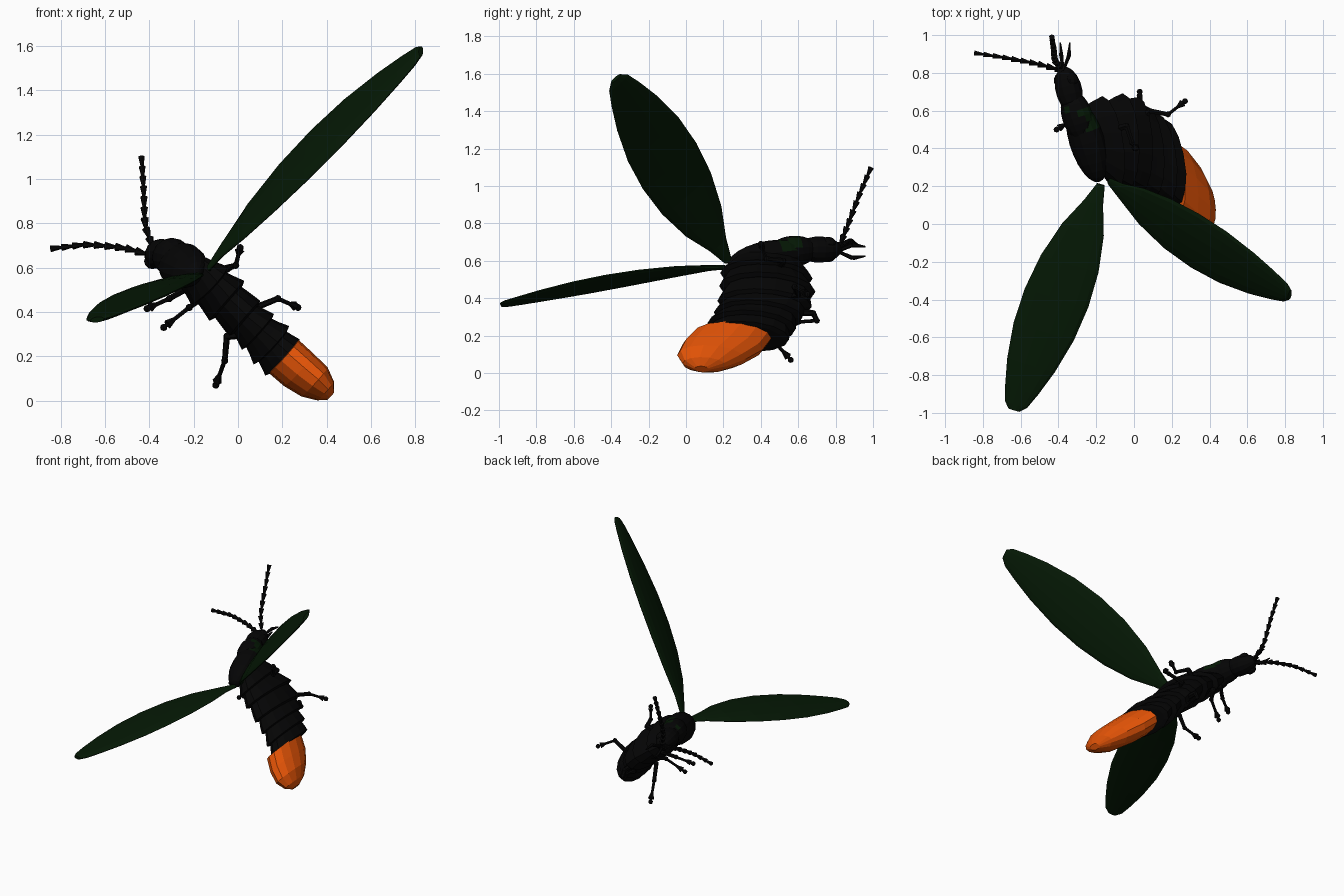
import bpy, bmesh, math
from mathutils import Vector, Matrix

if "Cube" in bpy.data.objects:
    bpy.data.objects.remove(bpy.data.objects["Cube"])


def material(name, rgb):
    m = bpy.data.materials.new(name)
    m.use_nodes = True
    col = (*rgb, 1)
    m.diffuse_color = col
    bsdf = next(n for n in m.node_tree.nodes if n.type == 'BSDF_PRINCIPLED')
    bsdf.inputs["Base Color"].default_value = col
    return m


BLACK = material("shell black", (.0015, .0015, .0016))
GREEN = material("wing green", (.0015, .0095, .0015))
ORANGE = material("lantern orange", (.75, .085, .002))

SIDE = Vector((.66, 0, .75))     # sideways direction of a body ring


def deep(slant):
    """Back-to-belly direction of a body ring."""
    return Vector((slant, 1, -.06))


def finish(name, bm, mats):
    bmesh.ops.recalc_face_normals(bm, faces=bm.faces)
    me = bpy.data.meshes.new(name)
    bm.to_mesh(me)
    bm.free()
    ob = bpy.data.objects.new(name, me)
    for m in mats:
        me.materials.append(m)
    bpy.context.collection.objects.link(ob)
    return ob


def loft(bm, rings):
    """Skin rings given as (centre, axis u, axis v), with closed ends."""
    n = 14
    loops = []
    for c, u, v in rings:
        angles = [math.tau * i / n for i in range(n)]
        loops.append([bm.verts.new(Vector(c) + u * math.cos(a) + v * math.sin(a)) for a in angles])
    for a, b in zip(loops, loops[1:]):
        for i in range(n):
            j = (i + 1) % n
            bm.faces.new((a[i], a[j], b[j], b[i]))
    bm.faces.new(loops[0])
    bm.faces.new(loops[-1])


def rod(bm, a, b, r1, r2, sides=6):
    a, b = Vector(a), Vector(b)
    d = b - a
    rot = d.to_track_quat('Z', 'Y').to_matrix().to_4x4()
    bmesh.ops.create_cone(bm, cap_ends=True, segments=sides, radius1=r1, radius2=r2,
                          depth=d.length, matrix=Matrix.Translation((a + b) / 2) @ rot)


def ellipsoid(bm, centre, pole, side, radii, seg=14, rings=9):
    z = Vector(pole).normalized()
    x = (Vector(side) - z * z.dot(Vector(side))).normalized()
    y = z.cross(x)
    basis = Matrix((x * radii[0], y * radii[1], z * radii[2])).transposed().to_4x4()
    bmesh.ops.create_uvsphere(bm, u_segments=seg, v_segments=rings, radius=1,
                              matrix=Matrix.Translation(centre) @ basis)


# Body: overlapping flared segments (centre, depth, half width, slant)
body = [
    ((-.21, .44, .59), .21, .09, -.3), ((-.13, .43, .52), .24, .105, -.15),
    ((-.05, .435, .45), .25, .11, -.04), ((.03, .42, .37), .245, .098, -.03),
    ((.09, .385, .31), .23, .098, -.08), ((.15, .35, .25), .23, .106, -.12),
    ((.2, .32, .195), .225, .1, -.14),
]
for i, (a, b) in enumerate(zip(body, body[1:])):
    bm = bmesh.new()
    ca, cb = Vector(a[0]), Vector(b[0])
    step = cb - ca
    da, db = deep(a[3]), deep(b[3])
    loft(bm, [
        (ca - step * .1, da * a[1] * .84, SIDE * a[2] * .8),
        (ca.lerp(cb, .5), (da * a[1] + db * b[1]) * .48, SIDE * (a[2] + b[2]) * .47),
        (cb, db * b[1] * 1.03, SIDE * b[2] * 1.08),
        (cb + step * .08, db * b[1] * .88, SIDE * b[2] * .88),
    ])
    finish(f"body_segment_{i + 1}", bm, [BLACK])

# Glowing tail
tail = [((.205, .25, .2), .208, .098), ((.275, .195, .138), .215, .096),
        ((.345, .135, .084), .182, .086), ((.395, .1, .043), .118, .055),
        ((.418, .085, .02), .04, .022)]
bm = bmesh.new()
loft(bm, [(c, deep(-.1) * d, SIDE * w) for c, d, w in tail])
finish("glowing_tail", bm, [ORANGE])

# Neck shield and neck, with a green band on the upper front
bm = bmesh.new()
ellipsoid(bm, (-.25, .44, .61), (-.3, 1, .17), SIDE, (.105, .085, .23), rings=12)
shield = finish("neck_shield", bm, [BLACK, GREEN])
bm = bmesh.new()
ellipsoid(bm, (-.3, .57, .65), (-.3, 1, .08), SIDE, (.086, .08, .14), rings=12)
neck = finish("neck", bm, [BLACK, GREEN])
for ob in (shield, neck):
    for f in ob.data.polygons:
        if .5 < f.center.y < .61 and f.normal.z > .1 and f.normal.y > -.05:
            f.material_index = 1

# Head, eyes and mouthparts
bm = bmesh.new()
ellipsoid(bm, (-.345, .71, .66), (-.25, 1, 0), (1, 0, 0), (.072, .07, .125))
finish("head", bm, [BLACK])
for name, s in (("left", 1), ("right", -1)):
    bm = bmesh.new()
    ellipsoid(bm, Vector((-.36, .76, .66)) + SIDE * .048 * s, (0, 1, 0), SIDE, (.03, .035, .04), 10, 7)
    finish(f"{name}_eye", bm, [BLACK])
    bm = bmesh.new()
    base = Vector((-.375, .81, .65))
    mid = base + Vector((.01 + .02 * s, .08, .035 * s))
    rod(bm, base, mid, .008, .012)
    rod(bm, mid, mid + Vector((.005 * s, .07, -.01 * s)), .013, .004)
    finish(f"{name}_mouth_feeler", bm, [BLACK])


def along(path, t):
    f = t * (len(path) - 1)
    i = min(int(f), len(path) - 2)
    return Vector(path[i]).lerp(Vector(path[i + 1]), f - i)


# Antennae: chains of small cones that flare outward
antennae = {
    "right_antenna": [(-.37, .81, .65), (-.52, .85, .69), (-.68, .88, .705), (-.845, .905, .685)],
    "left_antenna": [(-.37, .81, .65), (-.42, .865, .79), (-.425, .925, .95), (-.435, .99, 1.1)],
}
for name, path in antennae.items():
    bm = bmesh.new()
    count = 10
    for i in range(count):
        rod(bm, along(path, i / count), along(path, (i + 1) / count), .007, .021 - .0006 * i)
    finish(name, bm, [BLACK])

# Legs: hip, knee, ankle, toe
legs = {
    "left_front_leg": [(-.1, .5, .57), (-.04, .52, .6), (-.01, .43, .61), (.01, .4, .69)],
    "left_middle_leg": [(.02, .5, .4), (.08, .6, .42), (.18, .58, .46), (.27, .65, .42)],
    "left_rear_leg": [(.02, .5, .33), (.03, .68, .32), (.03, .7, .28), (.03, .56, .27)],
    "right_front_leg": [(-.18, .55, .53), (-.24, .62, .5), (-.31, .56, .46), (-.41, .5, .415)],
    "right_middle_leg": [(-.13, .55, .47), (-.18, .62, .45), (-.22, .55, .42), (-.335, .49, .33)],
    "right_rear_leg": [(.02, .4, .3), (-.05, .42, .29), (-.06, .46, .18), (-.1, .56, .07)],
}
for name, path in legs.items():
    bm = bmesh.new()
    for i, (a, b) in enumerate(zip(path, path[1:])):
        rod(bm, a, b, .02 - .005 * i, .017 - .004 * i)
        ellipsoid(bm, b, (0, 0, 1), (1, 0, 0), (.016, .016, .016), 8, 6)
    toe, ankle = Vector(path[3]), Vector(path[2])
    rod(bm, toe.lerp(ankle, .45), toe.lerp(ankle, .15), .008, .022)
    finish(name, bm, [BLACK])

# Wings: bowed leaf blades (root, tip, half width vector, bow)
wings = {
    "left_wing": ((-.13, .225, .6), (.825, -.375, 1.575), (.02, .143, .123), .036),
    "right_wing": ((-.175, .21, .565), (-.635, -.985, .365), (.168, -.05, .026), .027),
}
outline = [(0, .12), (.08, .3), (.2, .66), (.35, .91), (.5, 1), (.65, .95),
           (.8, .75), (.91, .52), (.975, .35), (1, .18)]
for name, (root, tip, half, bow) in wings.items():
    root, tip, half = Vector(root), Vector(tip), Vector(half)
    up = (tip - root).cross(half).normalized()
    bm = bmesh.new()
    loft(bm, [(root.lerp(tip, t) + up * bow * math.sin(math.pi * t ** .75), half * w,
               up * (.01 + .014 * w)) for t, w in outline])
    finish(name, bm, [GREEN])
